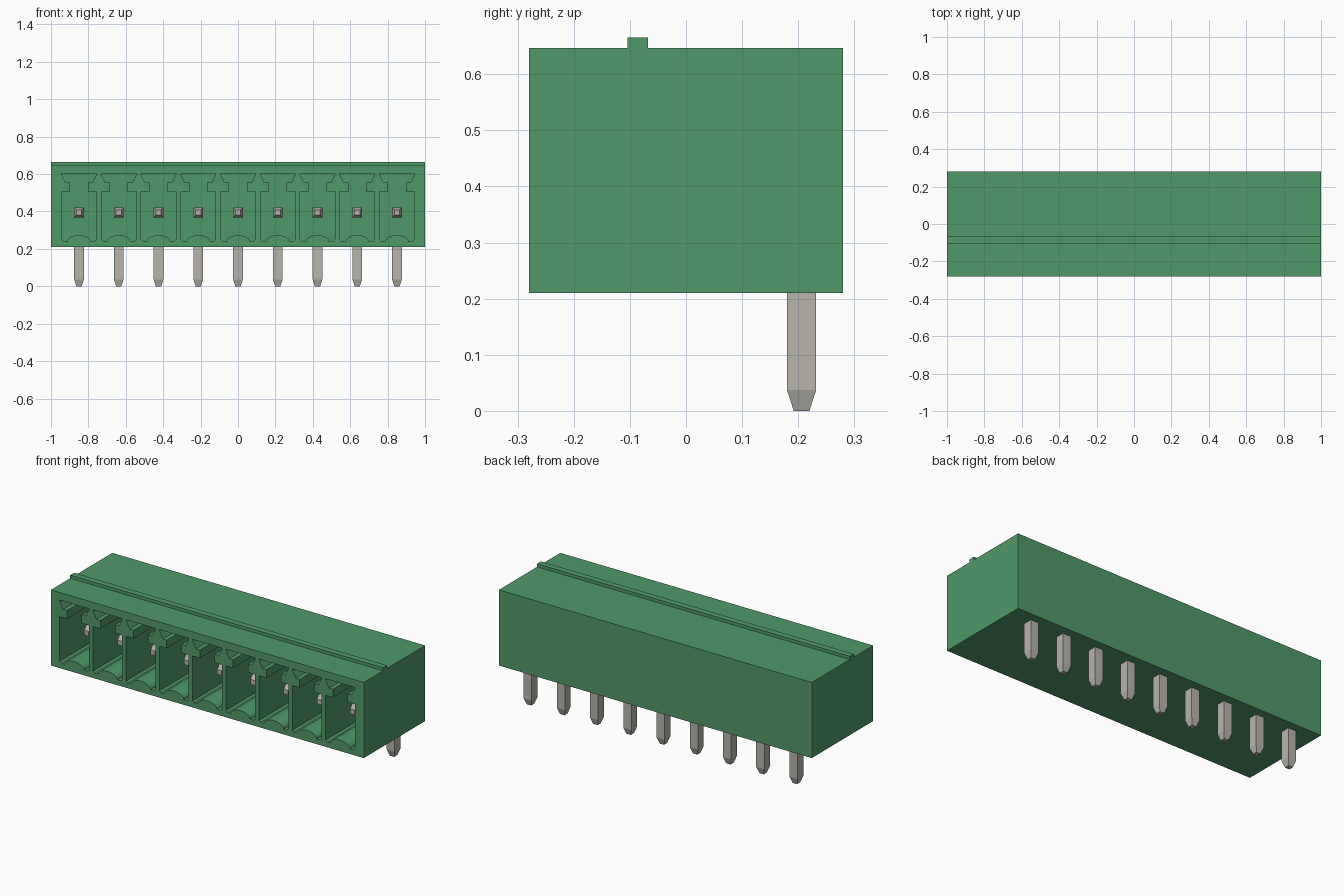
import bpy, bmesh, math

cube = bpy.data.objects.get("Cube")
if cube:
    bpy.data.objects.remove(cube, do_unlink=True)

PITCH, COUNT = 0.2125, 9
CENTRES = [(i - (COUNT - 1) / 2) * PITCH for i in range(COUNT)]
FRONT, BACK, BOTTOM, TOP = -0.28, 0.28, 0.21, 0.647
CAVITY_BACK = 0.12


def material(name, rgb):
    mat = bpy.data.materials.new(name)
    mat.use_nodes = True
    mat.diffuse_color = (*rgb, 1)
    mat.node_tree.nodes["Principled BSDF"].inputs["Base Color"].default_value = (*rgb, 1)
    return mat


GREEN = material("green plastic", (0.080, 0.318, 0.140))
METAL = material("tinned metal", (0.479, 0.462, 0.418))


def finish(bm, name, mat):
    bmesh.ops.recalc_face_normals(bm, faces=bm.faces)
    mesh = bpy.data.meshes.new(name)
    bm.to_mesh(mesh)
    bm.free()
    mesh.materials.append(mat)
    obj = bpy.data.objects.new(name, mesh)
    bpy.context.collection.objects.link(obj)
    return obj


def add_prism(bm, profile, y0, y1):
    """Extrude an x-z profile from y0 to y1."""
    a = [bm.verts.new((x, y0, z)) for x, z in profile]
    b = [bm.verts.new((x, y1, z)) for x, z in profile]
    bm.faces.new(a)
    bm.faces.new(b[::-1])
    for i in range(len(a)):
        j = (i + 1) % len(a)
        bm.faces.new((a[i], b[i], b[j], a[j]))


def box(name, x0, x1, y0, y1, z0, z1, mat):
    bm = bmesh.new()
    add_prism(bm, [(x0, z0), (x1, z0), (x1, z1), (x0, z1)], y0, y1)
    return finish(bm, name, mat)


# Housing block and the long locking rib on its top
housing = box("housing", -1, 1, FRONT, BACK, BOTTOM, TOP, GREEN)
box("top_rib", -1, 1, -0.104, -0.068, TOP - 0.004, 0.665, GREEN)

# Keyed socket outline: right half from the floor bump up to the flared slot
bump = [(0.062 * math.sin(t), 0.240 + 0.033 * math.cos(t))
        for t in (math.radians(90 * i / 8) for i in range(9))]
half = bump + [(0.082, 0.240), (0.0935, 0.250), (0.0935, 0.507), (0.047, 0.507),
               (0.047, 0.555), (0.072, 0.555), (0.0935, 0.597), (0.0935, 0.603)]
outline = half + [(-x, z) for x, z in reversed(half[1:])]

# Cut one socket per pole
bm = bmesh.new()
for cx in CENTRES:
    add_prism(bm, [(cx + x, z) for x, z in outline], FRONT - 0.05, CAVITY_BACK)
cutter = finish(bm, "socket_cutter", GREEN)
cutter.hide_render = True
cut = housing.modifiers.new("sockets", 'BOOLEAN')
cut.operation, cut.solver, cut.object = 'DIFFERENCE', 'EXACT', cutter
bpy.context.view_layer.objects.active = housing
bpy.ops.object.modifier_apply(modifier=cut.name)
bpy.data.objects.remove(cutter, do_unlink=True)


# Right-angle square pins with tapered ends
def pin(name, cx, h=0.026, tip=0.014, y=0.206, z=0.395):
    rings = [  # half width in x, outer (y, z), inner (y, z)
        (tip, (-0.17, z + tip), (-0.17, z - tip)),
        (h, (-0.135, z + h), (-0.135, z - h)),
        (h, (y + h, z + h), (y - h, z - h)),
        (h, (y + h, 0.037), (y - h, 0.037)),
        (tip, (y + tip, 0), (y - tip, 0)),
    ]
    bm = bmesh.new()
    loops = [[bm.verts.new((cx + sx * w, *p))
              for sx, p in ((-1, a), (1, a), (1, b), (-1, b))] for w, a, b in rings]
    for r, s in zip(loops, loops[1:]):
        for i in range(4):
            j = (i + 1) % 4
            bm.faces.new((r[i], r[j], s[j], s[i]))
    bm.faces.new(loops[0])
    bm.faces.new(loops[-1])
    return finish(bm, name, METAL)


for n, cx in enumerate(CENTRES, 1):
    pin(f"pin_{n}", cx)
